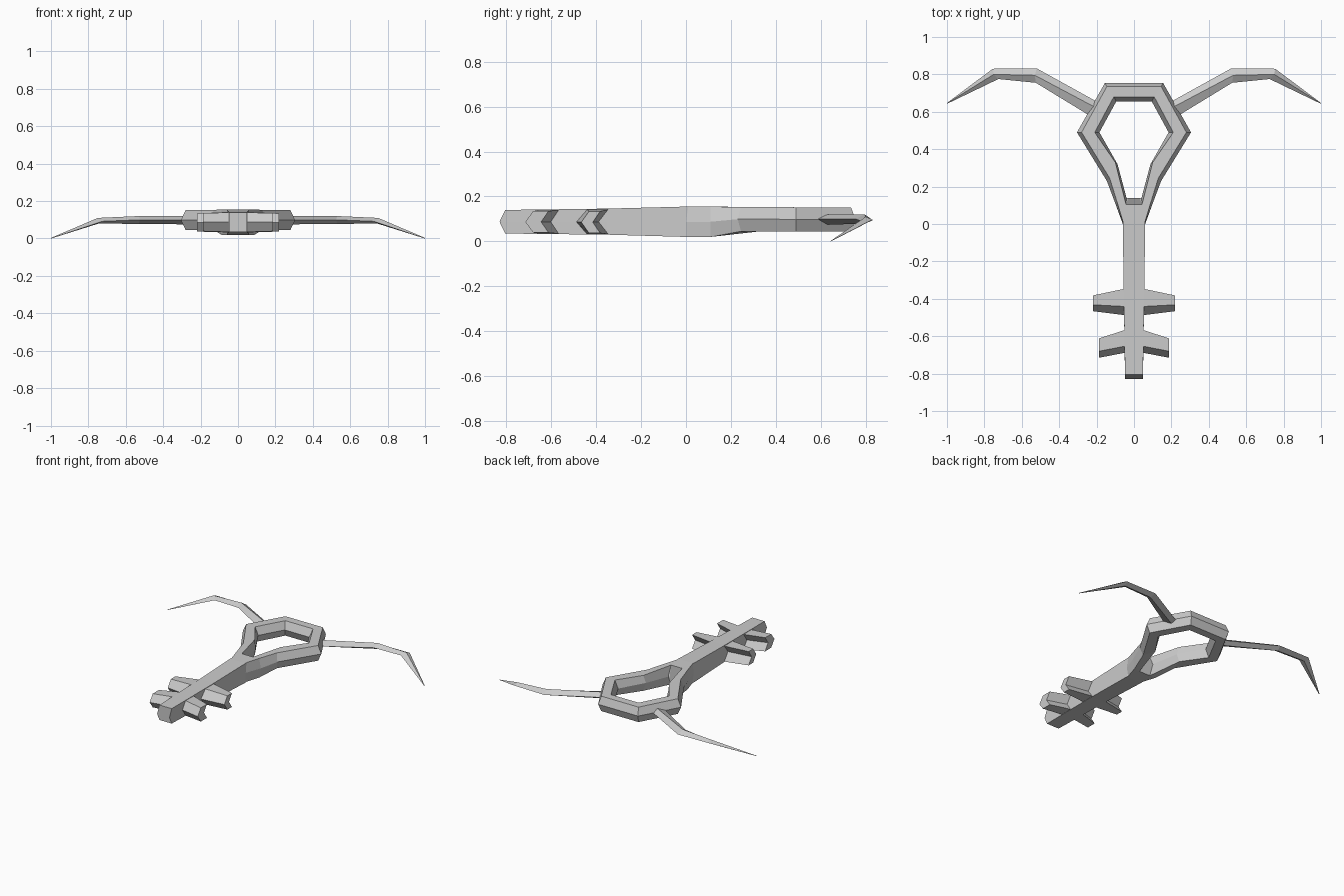
import bpy, bmesh

if "Cube" in bpy.data.objects:
    bpy.data.objects.remove(bpy.data.objects["Cube"])

metal = bpy.data.materials.new("grey metal")
metal.diffuse_color = (0.6, 0.6, 0.6, 1)
metal.use_nodes = True
metal.node_tree.nodes["Principled BSDF"].inputs["Base Color"].default_value = metal.diffuse_color


def loft(name, rings, mirror=False, closed_ends=True):
    """Skin a row of equal-length cross-sections, optionally mirrored over x."""
    bm = bmesh.new()
    rows = [[bm.verts.new(p) for p in ring] for ring in rings]
    n = len(rows[0])
    for a, b in zip(rows, rows[1:]):
        for i in range(n):
            j = (i + 1) % n
            bm.faces.new((a[i], a[j], b[j], b[i]))
    if closed_ends:
        bm.faces.new(rows[0])
        bm.faces.new(rows[-1])
    if mirror:
        copy = bmesh.ops.duplicate(bm, geom=bm.verts[:] + bm.edges[:] + bm.faces[:])["geom"]
        for v in copy:
            if isinstance(v, bmesh.types.BMVert):
                v.co.x *= -1
        bmesh.ops.remove_doubles(bm, verts=bm.verts[:], dist=0.0005)
    bmesh.ops.recalc_face_normals(bm, faces=bm.faces[:])
    mesh = bpy.data.meshes.new(name)
    bm.to_mesh(mesh)
    bm.free()
    mesh.materials.append(metal)
    obj = bpy.data.objects.new(name, mesh)
    bpy.context.collection.objects.link(obj)
    return obj


def bow_section(outer_mid, outer, inner, inner_mid, low, high):
    """Hexagonal section with a ridge at mid height inside and outside."""
    mid = (low + high) / 2
    pts = [(outer, high), (outer_mid, mid), (outer, low),
           (inner, low), (inner_mid, mid), (inner, high)]
    return [(p[0], p[1], z) for p, z in pts]


# Bow: tapering ring of the handle, open towards the shank
loft("bow", [
    bow_section((0.06, 0.0), (0.055, 0.0), (0.03, 0.10), (0.03, 0.14), 0.02, 0.155),
    bow_section((0.10, 0.11), (0.088, 0.11), (0.043, 0.105), (0.04, 0.14), 0.02, 0.155),
    bow_section((0.145, 0.23), (0.13, 0.245), (0.10, 0.33), (0.088, 0.32), 0.045, 0.153),
    bow_section((0.305, 0.49), (0.28, 0.49), (0.21, 0.49), (0.185, 0.49), 0.045, 0.152),
    bow_section((0.155, 0.755), (0.145, 0.735), (0.108, 0.68), (0.095, 0.655), 0.045, 0.15),
    bow_section((0, 0.755), (0, 0.735), (0, 0.68), (0, 0.655), 0.045, 0.15),
], mirror=True, closed_ends=False)


# Shank: long bar with a pointed end and a wedge filling the bow's neck
def shank_section(w, y, y_mid, low, high):
    mid = (low + high) / 2
    return [(-w, y, high), (w, y, high), (w, y_mid, mid),
            (w, y, low), (-w, y, low), (-w, y_mid, mid)]


loft("shank", [
    shank_section(0.048, -0.805, -0.83, 0.035, 0.14),
    shank_section(0.055, -0.35, -0.35, 0.03, 0.146),
    shank_section(0.06, 0.0, 0.0, 0.02, 0.155),
    shank_section(0.043, 0.105, 0.14, 0.02, 0.155),
])


# Teeth: chevron blocks, pointed in front and notched behind
def tooth_section(x, front, front_mid, back, back_mid, low, high):
    mid = (low + high) / 2
    return [(x, front, high), (x, front_mid, mid), (x, front, low),
            (x, back, low), (x, back_mid, mid), (x, back, high)]


for name, root, tip in [
    ("rear_teeth", (0.03, -0.442, -0.49, -0.342, -0.385, 0.032, 0.143),
     (0.22, -0.432, -0.466, -0.382, -0.415, 0.037, 0.134)),
    ("front_teeth", (0.03, -0.65, -0.685, -0.56, -0.595, 0.034, 0.14),
     (0.187, -0.68, -0.715, -0.612, -0.645, 0.039, 0.135)),
]:
    loft(name, [tooth_section(*root), tooth_section(*tip)], mirror=True)

# Horns: diamond-section blades that sweep out and droop to a point
loft("horns", [
    [(0.20, 0.62, 0.12), (0.23, 0.575, 0.10), (0.20, 0.62, 0.075), (0.20, 0.655, 0.095)],
    [(0.53, 0.795, 0.12), (0.525, 0.755, 0.10), (0.53, 0.795, 0.078), (0.52, 0.832, 0.095)],
    [(0.75, 0.80, 0.11), (0.725, 0.775, 0.092), (0.745, 0.80, 0.08), (0.755, 0.83, 0.097)],
    [(1.0, 0.645, 0.003), (0.999, 0.643, 0.001), (0.999, 0.645, 0.0), (1.0, 0.647, 0.002)],
], mirror=True)
